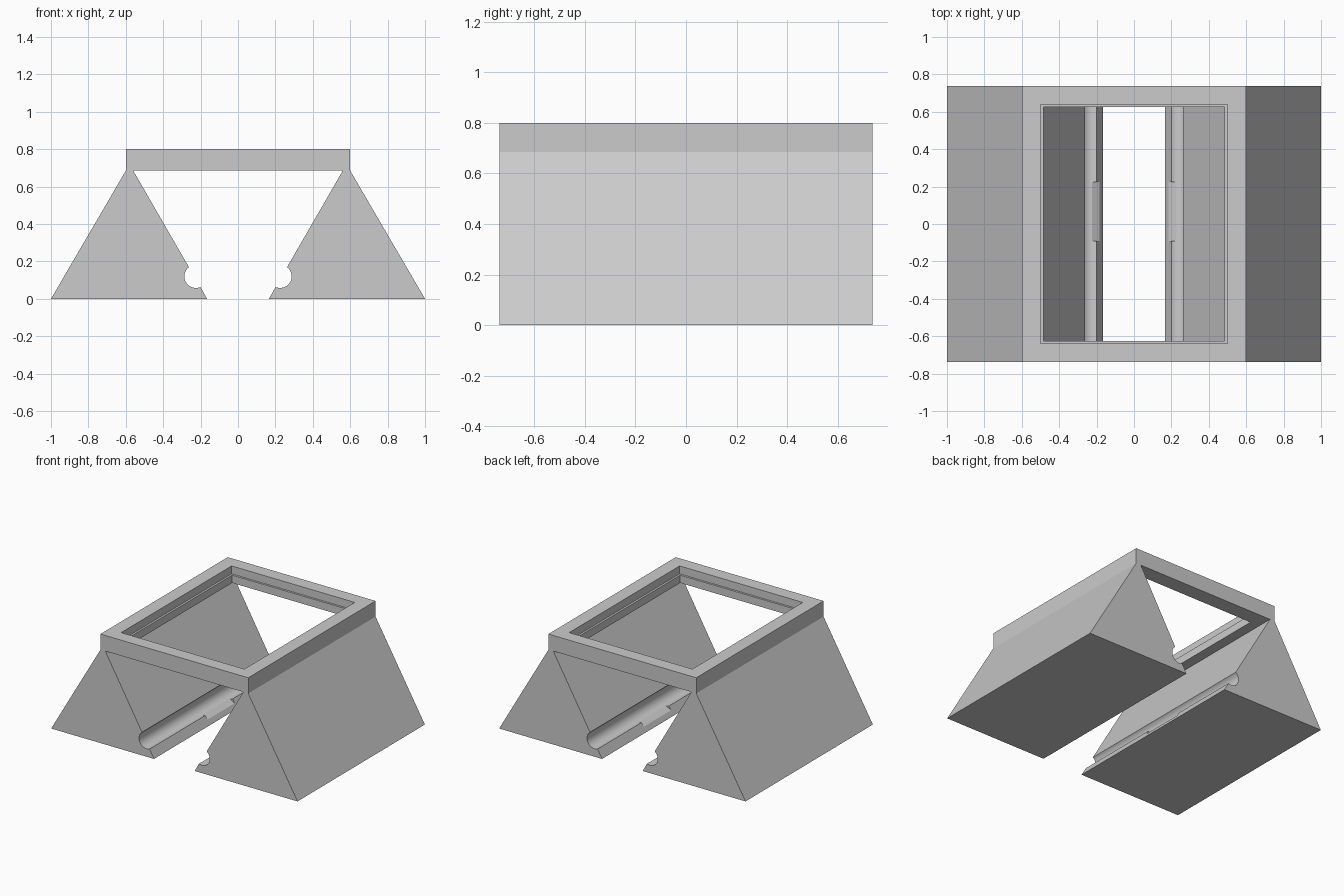
import bpy, bmesh, math

cube = bpy.data.objects.get("Cube")
if cube:
    bpy.data.objects.remove(cube, do_unlink=True)

HALF_Y = 0.738
FRAME_Z = 0.685

grey = bpy.data.materials.new("light_grey")
grey.use_nodes = True
colour = (0.6, 0.6, 0.6, 1)
grey.diffuse_color = colour
grey.node_tree.nodes["Principled BSDF"].inputs["Base Color"].default_value = colour


def finish(name, bm):
    bmesh.ops.recalc_face_normals(bm, faces=bm.faces)
    mesh = bpy.data.meshes.new(name)
    bm.to_mesh(mesh)
    bm.free()
    mesh.materials.append(grey)
    obj = bpy.data.objects.new(name, mesh)
    bpy.context.collection.objects.link(obj)
    return obj


def activate(obj):
    bpy.ops.object.select_all(action='DESELECT')
    obj.select_set(True)
    bpy.context.view_layer.objects.active = obj


def extrude_profile(name, points, side, y0, y1):
    """Prism along y from an (x, z) outline, mirrored by side."""
    bm = bmesh.new()
    face = bm.faces.new([bm.verts.new((side * x, y0, z)) for x, z in points])
    result = bmesh.ops.extrude_face_region(bm, geom=[face])
    verts = [v for v in result["geom"] if isinstance(v, bmesh.types.BMVert)]
    bmesh.ops.translate(bm, verts=verts, vec=(0, y1 - y0, 0))
    return finish(name, bm)


# Sloped leg outline with a round groove along its inner face
cx, cz, radius, steps = 0.225, 0.12, 0.062, 28
groove = []
for i in range(steps + 1):
    a = math.radians(52.9 - 165.8 * i / steps)
    groove.append((cx + radius * math.cos(a), cz + radius * math.sin(a)))
leg = [(1, 0), (0.6, FRAME_Z), (0.56, FRAME_Z)] + groove + [(0.165, 0)]

# Sloping notch in the lower lip of the groove
notch = [(0.225, 0.0585), (0.15, 0.015), (0.15, 0.1), (0.225, 0.1)]

for label, side in (("left", 1), ("right", -1)):
    obj = extrude_profile(label + "_leg", leg, side, -HALF_Y, HALF_Y)
    cutter = extrude_profile(label + "_notch_cutter", notch, side, -0.09, 0.225)
    cutter.hide_render = True
    activate(obj)
    mod = obj.modifiers.new("notch", 'BOOLEAN')
    mod.operation = 'DIFFERENCE'
    mod.solver = 'EXACT'
    mod.object = cutter
    bpy.ops.object.modifier_apply(modifier=mod.name)
    bpy.data.objects.remove(cutter, do_unlink=True)
    activate(obj)
    bpy.ops.object.shade_smooth_by_angle(angle=math.radians(25))

# Top frame: rectangular rings around a stepped opening
rings = [(0.6, HALF_Y, FRAME_Z), (0.6, HALF_Y, 0.8),
         (0.5, 0.64, 0.8), (0.5, 0.64, 0.742),
         (0.485, 0.625, 0.742), (0.485, 0.625, FRAME_Z)]
corners = [(1, 1), (-1, 1), (-1, -1), (1, -1)]
bm = bmesh.new()
loops = [[bm.verts.new((sx * hx, sy * hy, z)) for sx, sy in corners]
         for hx, hy, z in rings]
for i, lower in enumerate(loops):
    upper = loops[(i + 1) % len(loops)]
    for j in range(4):
        k = (j + 1) % 4
        bm.faces.new((lower[j], lower[k], upper[k], upper[j]))
finish("top_frame", bm)
